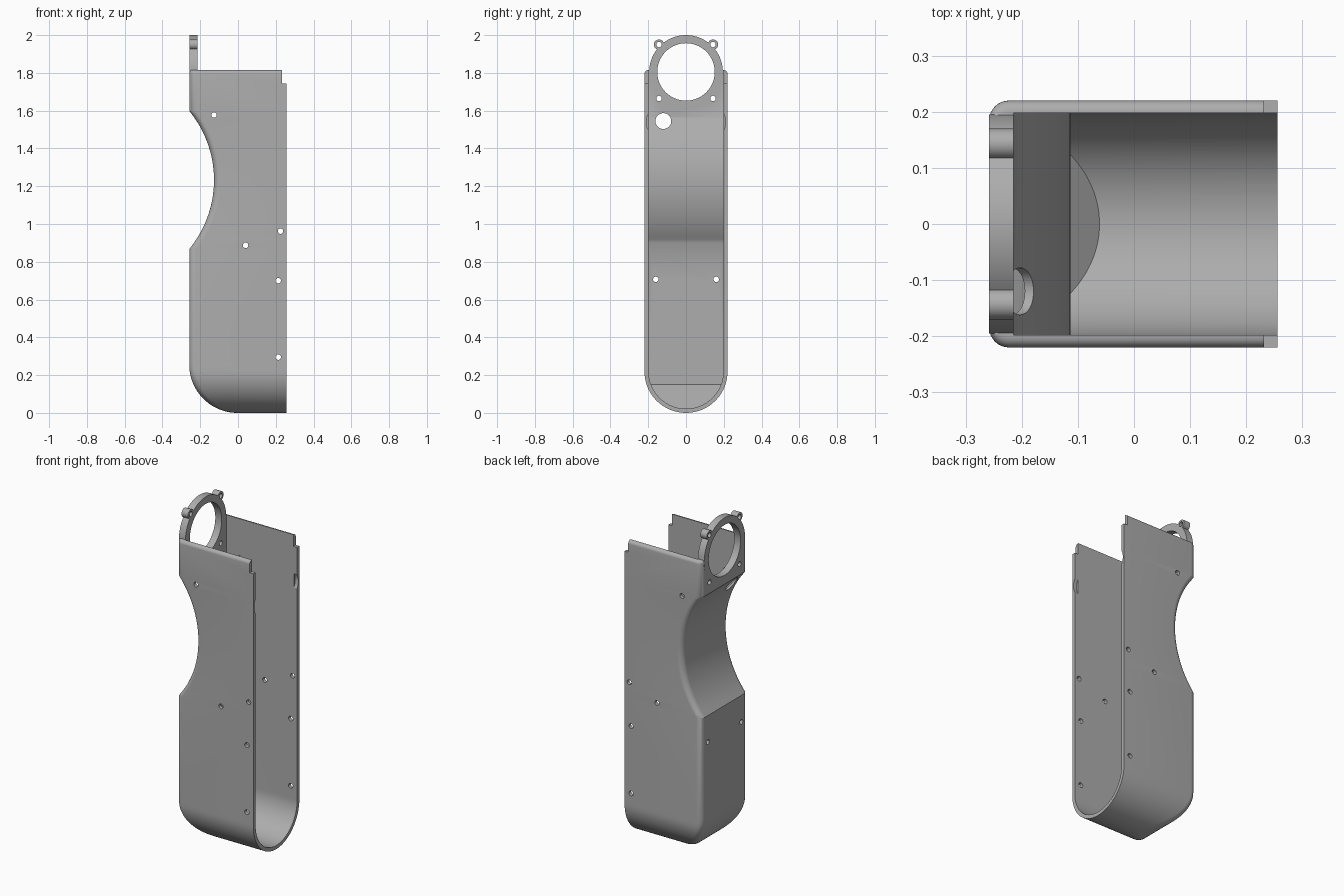
import bpy, bmesh, math
from mathutils import Matrix

if "Cube" in bpy.data.objects:
    bpy.data.objects.remove(bpy.data.objects["Cube"], do_unlink=True)

BACK, PLATE, OPEN_END = -0.258, -0.215, 0.256
TOP, HALF, INNER = 1.815, 0.22, 0.198
RING_Z = 1.805

grey = bpy.data.materials.new("plain grey")
grey.use_nodes = True
grey.diffuse_color = (0.42, 0.42, 0.42, 1)
grey.node_tree.nodes["Principled BSDF"].inputs["Base Color"].default_value = (0.42, 0.42, 0.42, 1)


def make_object(name, bm):
    bmesh.ops.recalc_face_normals(bm, faces=bm.faces)
    mesh = bpy.data.meshes.new(name)
    bm.to_mesh(mesh)
    bm.free()
    mesh.materials.append(grey)
    obj = bpy.data.objects.new(name, mesh)
    bpy.context.collection.objects.link(obj)
    return obj


def spaced(a, b, n):
    return [a + (b - a) * i / n for i in range(n + 1)]


def section(x_back, x_front, w, r, steps=8):
    """Plan outline of one level: open front corners, rounded back corners."""
    half = [(x_front, w)]
    if r > 0:
        for a in spaced(0, math.pi / 2, steps):
            half.append((x_back + r - r * math.sin(a), w - r + r * math.cos(a)))
    else:
        half.append((x_back, w))
    return half + [(x, -y) for x, y in reversed(half)]


def loft(name, levels, x_front, back_at, width_at, radius):
    bm = bmesh.new()
    rings = []
    for z in levels:
        w = width_at(z)
        outline = section(back_at(z), x_front, w, min(radius, w * 0.9))
        rings.append([bm.verts.new((x, y, z)) for x, y in outline])
    for low, high in zip(rings, rings[1:]):
        for i in range(len(low)):
            j = (i + 1) % len(low)
            bm.faces.new((low[i], low[j], high[j], high[i]))
    bm.faces.new(rings[0])
    bm.faces.new(rings[-1])
    return make_object(name, bm)


def add_cylinder(bm, axis, centre, r, length, sides=32):
    turn = Matrix.Rotation(math.pi / 2, 4, "Y" if axis == "X" else "X")
    bmesh.ops.create_cone(bm, cap_ends=True, segments=sides, radius1=r, radius2=r,
                          depth=length, matrix=Matrix.Translation(centre) @ turn)


def combine(target, tool, operation):
    mod = target.modifiers.new("combine", "BOOLEAN")
    mod.object, mod.operation, mod.solver = tool, operation, "EXACT"
    graph = bpy.context.evaluated_depsgraph_get()
    mesh = bpy.data.meshes.new_from_object(target.evaluated_get(graph))
    target.modifiers.clear()
    target.data = mesh
    bpy.data.objects.remove(tool, do_unlink=True)


def arc_back(z, flat, apex, r):
    """Back wall position, pushed inward by the round grip hollow."""
    d = abs(z - 1.233)
    return max(flat, apex - r + math.sqrt(r * r - d * d)) if d < r else flat


def round_width(z, w):
    d = max(0, HALF - z)
    return math.sqrt(max(w * w - d * d, 1e-6))


# Outer body: round bottom, swept heel, hollow in the back, softened rim
def outer_back(z):
    if z < 0.255:
        return BACK + 0.255 - math.sqrt(0.255 ** 2 - (0.255 - z) ** 2)
    return arc_back(z, BACK, -0.127, 0.574)


def outer_width(z):
    d = max(0, z - (TOP - 0.02))
    return round_width(z, HALF) - 0.02 + math.sqrt(max(0, 0.02 ** 2 - d * d))


levels = [0.255 * (1 - math.cos(a)) for a in spaced(0.04, math.pi / 2, 28)]
levels += spaced(0.867, 1.599, 36)
levels += [TOP - 0.02 + 0.02 * math.sin(a) for a in spaced(0, math.pi / 2, 6)]
body = loft("housing_shell", levels, OPEN_END, outer_back, outer_width, 0.035)


# Inside space: sloped heel and matching bulge
def inner_back(z):
    if z < 0.15:
        return PLATE + (0.15 - z) * 1.2
    return arc_back(z, PLATE, -0.113, 0.585)


bottom = HALF - INNER
levels = [HALF - INNER * math.cos(a) for a in spaced(0.04, math.pi / 2, 28)]
levels = sorted(levels + [0.15]) + spaced(0.9, 1.566, 34) + [TOP + 0.1]
cavity = loft("cavity", levels, 0.4, inner_back, lambda z: round_width(z, INNER), 0)
combine(body, cavity, "DIFFERENCE")

# Mounting ring with two ears rising from the back wall
mid = (BACK + PLATE) / 2
thick = PLATE - BACK
bm = bmesh.new()
add_cylinder(bm, "X", (mid, 0, RING_Z), 0.195, thick, 96)
ring = make_object("ring", bm)
for side in (-1, 1):
    bm = bmesh.new()
    add_cylinder(bm, "X", (mid, side * 0.143, 1.95), 0.027, thick)
    combine(ring, make_object("ear", bm), "UNION")
combine(body, ring, "UNION")

# Ring opening, screw holes and cable hole through the back
bm = bmesh.new()
add_cylinder(bm, "X", (mid, 0, RING_Z), 0.152, 0.1, 96)
add_cylinder(bm, "X", (-0.23, -0.12, 1.545), 0.042, 0.14)
for side in (-1, 1):
    for y, z in ((0.143, 1.95), (0.143, 1.665), (0.16, 0.707)):
        add_cylinder(bm, "X", (mid, side * y, z), 0.0145, 0.1, 24)
    # Shallow dents inside the open edge
    add_cylinder(bm, "X", (0.255, side * 0.125, 1.54), 0.085, 0.04, 64)
# Screw holes through both side walls
for x, z in ((-0.127, 1.577), (0.225, 0.962), (0.04, 0.887), (0.213, 0.7), (0.213, 0.295)):
    add_cylinder(bm, "Y", (x, 0, z), 0.0145, 0.6, 24)
# Step at the top of the open edge
bmesh.ops.create_cube(bm, size=1, matrix=Matrix.Translation((0.282, 0, 1.82))
                      @ Matrix.Diagonal((0.1, 0.6, 0.15, 1)))
combine(body, make_object("holes", bm), "DIFFERENCE")

bpy.context.view_layer.objects.active = body
body.select_set(True)
bpy.ops.object.shade_smooth_by_angle(angle=math.radians(30))
